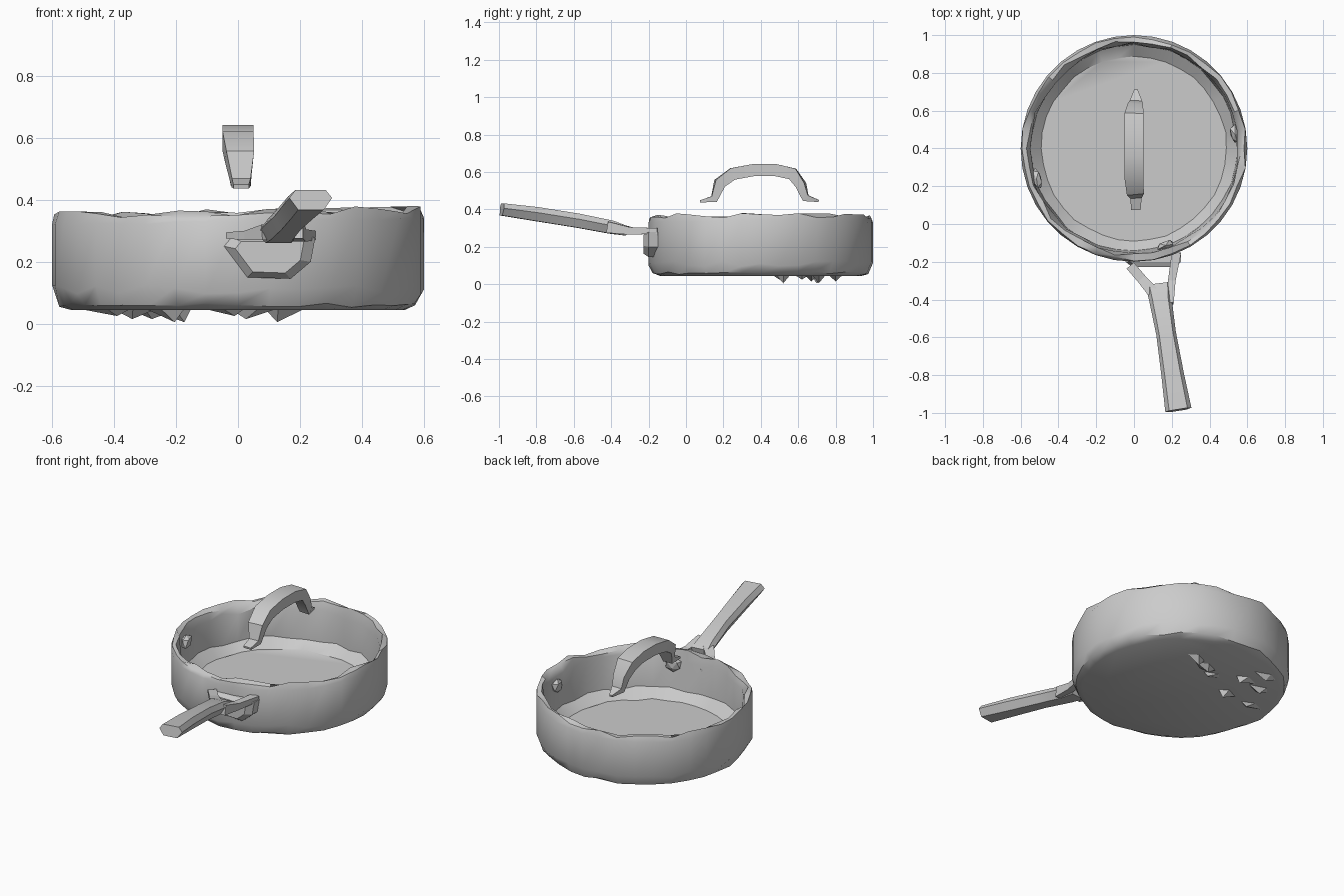
import bpy, bmesh, math, random
from mathutils import Vector, Matrix

random.seed(4)
if "Cube" in bpy.data.objects:
    bpy.data.objects.remove(bpy.data.objects["Cube"])

grey = bpy.data.materials.new("plain_grey")
grey.use_nodes = True
grey.diffuse_color = (0.6, 0.6, 0.6, 1)
grey.node_tree.nodes["Principled BSDF"].inputs["Base Color"].default_value = (0.6, 0.6, 0.6, 1)


def finish(name, bm, smooth=None):
    bmesh.ops.recalc_face_normals(bm, faces=bm.faces)
    mesh = bpy.data.meshes.new(name)
    bm.to_mesh(mesh)
    bm.free()
    mesh.materials.append(grey)
    ob = bpy.data.objects.new(name, mesh)
    bpy.context.collection.objects.link(ob)
    if smooth:
        bpy.ops.object.select_all(action='DESELECT')
        ob.select_set(True)
        bpy.context.view_layer.objects.active = ob
        bpy.ops.object.shade_smooth_by_angle(angle=math.radians(smooth))
    return ob


def skin(bm, rings):
    for a, b in zip(rings, rings[1:]):
        n = len(a)
        for i in range(n):
            j = (i + 1) % n
            bm.faces.new((a[i], a[j], b[j], b[i]))
    bm.faces.new(rings[0])
    bm.faces.new(rings[-1])


def bar(name, stations, section, smooth=None):
    """Sweep a section along stations of (centre, width, thickness)."""
    bm = bmesh.new()
    pts = [Vector(s[0]) for s in stations]
    rings = []
    for i, (c, w, t) in enumerate(stations):
        tangent = (pts[min(i + 1, len(pts) - 1)] - pts[max(i - 1, 0)]).normalized()
        side = tangent.cross(Vector((0, 0, 1))).normalized()
        up = side.cross(tangent)
        rings.append([bm.verts.new(pts[i] + side * u * w / 2 + up * v * t / 2) for u, v in section])
    skin(bm, rings)
    return finish(name, bm, smooth)


BOX = [(-1, -1), (1, -1), (1, 1), (-1, 1)]
FACETED = [(-0.6, -1), (0.6, -1), (1, 0.2), (0.7, 1), (-0.7, 1), (-1, 0.2)]

# Pan body: turned profile of (radius, height, roughness)
CENTRE = Vector((0, 0.4, 0))
PROFILE = [(0.54, 0.045, 0), (0.575, 0.06, 0.008), (0.6, 0.11, 0.015), (0.6, 0.33, 0.004),
           (0.59, 0.36, 0.014), (0.565, 0.355, 0.016), (0.55, 0.31, 0.015),
           (0.545, 0.13, 0.01), (0.49, 0.08, 0.006)]
SIDES = 36
bm = bmesh.new()
rings = []
for r, z, rough in PROFILE:
    ring = []
    for i in range(SIDES):
        a = math.tau * i / SIDES
        lean = 0.01 * math.cos(a) if z > 0.3 else 0
        rr = r if r == 0.6 else r + random.uniform(-rough, rough) * 0.7
        ring.append(bm.verts.new(CENTRE + Vector((rr * math.cos(a), rr * math.sin(a),
                                                  z + lean + random.uniform(-rough, rough)))))
    rings.append(ring)
skin(bm, rings)
finish("pan_body", bm, 35)

# Main handle with two fork prongs reaching the pan
bar("handle_grip", [((0.235, -0.985, 0.4), 0.14, 0.065), ((0.205, -0.8, 0.375), 0.12, 0.075),
                    ((0.17, -0.58, 0.34), 0.105, 0.075), ((0.14, -0.4, 0.305), 0.12, 0.07),
                    ((0.13, -0.32, 0.285), 0.14, 0.05)], FACETED, 25)
bar("handle_prong_right", [((0.1, -0.36, 0.295), 0.06, 0.05), ((0.04, -0.29, 0.285), 0.05, 0.03),
                           ((-0.02, -0.22, 0.285), 0.05, 0.02)], BOX)
bar("handle_prong_left", [((0.19, -0.42, 0.305), 0.04, 0.06), ((0.2, -0.3, 0.285), 0.04, 0.04),
                          ((0.225, -0.15, 0.285), 0.05, 0.03)], BOX)

# Bracket on the pan wall under the prongs
OUTLINE = [(-0.045, 0.25), (0.03, 0.15), (0.17, 0.145), (0.235, 0.2), (0.25, 0.28), (-0.02, 0.28)]
bm = bmesh.new()
rings = [[bm.verts.new((0.1 + (x - 0.1) * k, y, 0.22 + (z - 0.22) * k)) for x, z in OUTLINE]
         for y, k in ((-0.15, 1), (-0.2, 1), (-0.228, 0.75))]
skin(bm, rings)
finish("handle_bracket", bm)

# Arched lid handle hovering above the pan
bar("lid_handle", [((0.01, 0.075, 0.443), 0.05, 0.012), ((0.01, 0.15, 0.455), 0.06, 0.04),
                   ((0.005, 0.18, 0.54), 0.09, 0.06), ((0.0, 0.25, 0.59), 0.1, 0.065),
                   ((0.0, 0.36, 0.61), 0.1, 0.065), ((0.0, 0.48, 0.61), 0.1, 0.065),
                   ((0.0, 0.57, 0.59), 0.1, 0.065), ((0.005, 0.615, 0.53), 0.08, 0.05),
                   ((0.01, 0.64, 0.46), 0.065, 0.04), ((0.01, 0.71, 0.445), 0.02, 0.012)], BOX, 30)


def lump(name, location, size, turn):
    bm = bmesh.new()
    bmesh.ops.create_icosphere(bm, subdivisions=1, radius=1)
    for v in bm.verts:
        v.co *= random.uniform(0.75, 1.1)
    bm.transform(Matrix.Translation(location) @ Matrix.Rotation(turn, 4, 'Z')
                 @ Matrix.Diagonal((*size, 1)))
    finish(name, bm)


# Rough lumps on the inner wall
for i, angle in enumerate((8, 197, 288)):
    a = math.radians(angle)
    spot = CENTRE + Vector((0.54 * math.cos(a), 0.54 * math.sin(a), 0.28))
    lump(f"inner_lump_{i + 1}", spot, (0.03, 0.06, 0.05), a)

# Jagged chips hanging under the base
CHIPS = [(0.14, 0.71), (0.05, 0.67), (-0.05, 0.62), (-0.23, 0.52), (-0.35, 0.67),
         (-0.42, 0.5), (-0.21, 0.7), (-0.28, 0.8)]
for i, (x, y) in enumerate(CHIPS):
    bm = bmesh.new()
    top = [bm.verts.new((x + 0.07 * math.cos(a) + random.uniform(-0.02, 0.02),
                         y + 0.035 * math.sin(a), 0.047)) for a in (0, 1.6, 3.1, 4.7)]
    tip = bm.verts.new((x + random.uniform(-0.04, 0.04), y, 0.005 + 0.01 * (i % 3)))
    bm.faces.new(top)
    for j in range(4):
        bm.faces.new((top[j], top[(j + 1) % 4], tip))
    finish(f"base_chip_{i + 1}", bm)
